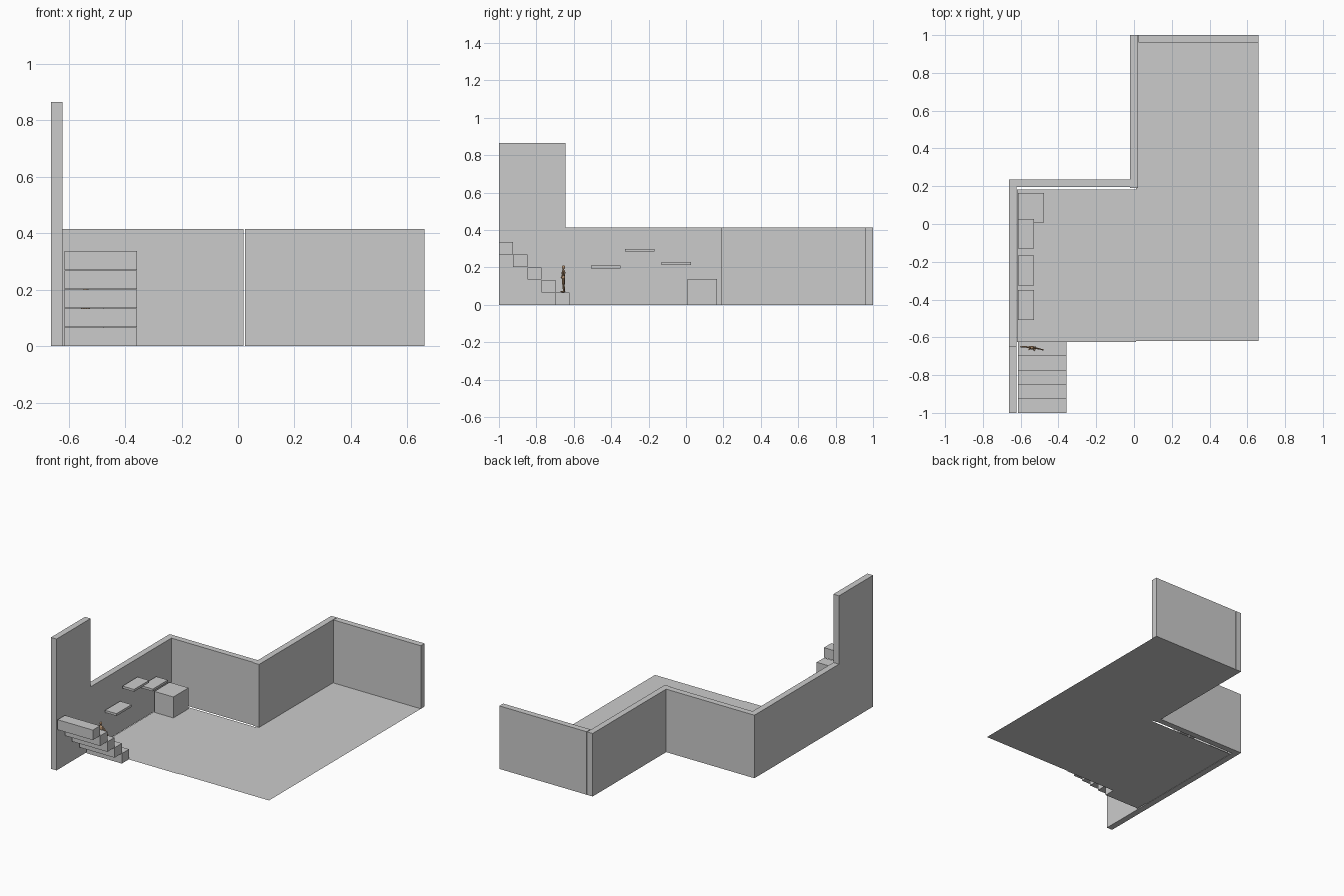
import bpy
import math
from mathutils import Vector, Matrix

if "Cube" in bpy.data.objects:
    bpy.data.objects.remove(bpy.data.objects["Cube"])


def box(name, x, y, z):
    """Box from (min, max) ranges on each axis."""
    bpy.ops.mesh.primitive_cube_add(size=1)
    ob = bpy.context.object
    ob.name = name
    ob.data.transform(
        Matrix.Translation([(a + b) / 2 for a, b in (x, y, z)])
        @ Matrix.Diagonal([b - a for a, b in (x, y, z)] + [1]))
    return ob


def floor(name, x, y):
    me = bpy.data.meshes.new(name)
    me.from_pydata([(x[0], y[0], 0), (x[1], y[0], 0), (x[1], y[1], 0), (x[0], y[1], 0)],
                   [], [(0, 1, 2, 3)])
    ob = bpy.data.objects.new(name, me)
    bpy.context.collection.objects.link(ob)


# Floors
floor("left_floor", (-0.62, 0.01), (-0.625, 0.182))
floor("right_floor", (0.01, 0.66), (-0.62, 1.0))

# Walls
H = 0.415
box("left_wall", (-0.663, -0.622), (-0.645, 0.195), (0, H))
box("tall_wall", (-0.663, -0.622), (-1.0, -0.645), (0, 0.865))
box("middle_wall", (-0.663, -0.02), (0.195, 0.235), (0, H))
box("inner_wall", (-0.02, 0.02), (0.19, 1.0), (0, H))
box("back_wall", (0.024, 0.66), (0.96, 1.0), (0, H))

# Floating stair blocks
for i in range(5):
    y1 = -0.622 - 0.0755 * i
    box(f"step_{i + 1}", (-0.614, -0.358), (y1 - 0.0755, y1),
        (0.0675 * i, 0.0675 * i + 0.066))

# Floating platforms and crate
for i, (y, z) in enumerate([(-0.507, 0.195), (-0.325, 0.285), (-0.13, 0.213)]):
    box(f"platform_{i + 1}", (-0.614, -0.53), (y, y + 0.157), (z, z + 0.015))
box("crate", (-0.614, -0.476), (0.007, 0.165), (0, 0.138))

# Small figure standing on the lowest step
skin = bpy.data.materials.new("figure_tan")
skin.diffuse_color = (0.45, 0.28, 0.16, 1)
skin.use_nodes = True
skin.node_tree.nodes["Principled BSDF"].inputs["Base Color"].default_value = skin.diffuse_color
place = Matrix.Translation((-0.54, -0.655, 0.067)) @ Matrix.Rotation(math.radians(-8), 4, 'Z')


def finish(name):
    ob = bpy.context.object
    ob.name = name
    bpy.ops.object.shade_smooth_by_angle()
    ob.data.materials.append(skin)
    ob.matrix_world = place @ ob.matrix_basis


def limb(name, a, b, r1, r2):
    """Tapered cylinder between two points."""
    a, b = Vector(a), Vector(b)
    d = b - a
    bpy.ops.mesh.primitive_cone_add(vertices=10, radius1=r1, radius2=r2, depth=d.length)
    ob = bpy.context.object
    ob.matrix_basis = (Matrix.Translation((a + b) / 2)
                       @ d.to_track_quat('Z', 'Y').to_matrix().to_4x4())
    finish(name)


def ball(name, c, s):
    bpy.ops.mesh.primitive_uv_sphere_add(segments=12, ring_count=8, radius=1)
    bpy.context.object.matrix_basis = Matrix.Translation(c) @ Matrix.Diagonal((*s, 1))
    finish(name)


ball("head", (0, 0, 0.134), (0.0075, 0.009, 0.011))
limb("neck", (0, 0, 0.112), (0, 0, 0.128), 0.004, 0.004)
ball("chest", (0, 0, 0.104), (0.017, 0.010, 0.017))
ball("hips", (0, 0, 0.078), (0.014, 0.009, 0.015))
for side, s in (("left", -1), ("right", 1)):
    limb(side + "_upper_arm", (0.014 * s, 0, 0.113), (0.037 * s, 0, 0.095), 0.005, 0.0038)
    limb(side + "_forearm", (0.037 * s, 0, 0.095), (0.056 * s, -0.003, 0.080), 0.0038, 0.0028)
    ball(side + "_hand", (0.058 * s, -0.003, 0.078), (0.005, 0.004, 0.004))
    limb(side + "_thigh", (0.008 * s, 0, 0.075), (0.011 * s, 0, 0.038), 0.008, 0.005)
    limb(side + "_shin", (0.011 * s, 0, 0.038), (0.013 * s, 0.003, 0.004), 0.005, 0.0035)
    ball(side + "_foot", (0.014 * s, -0.003, 0.004), (0.005, 0.012, 0.004))
